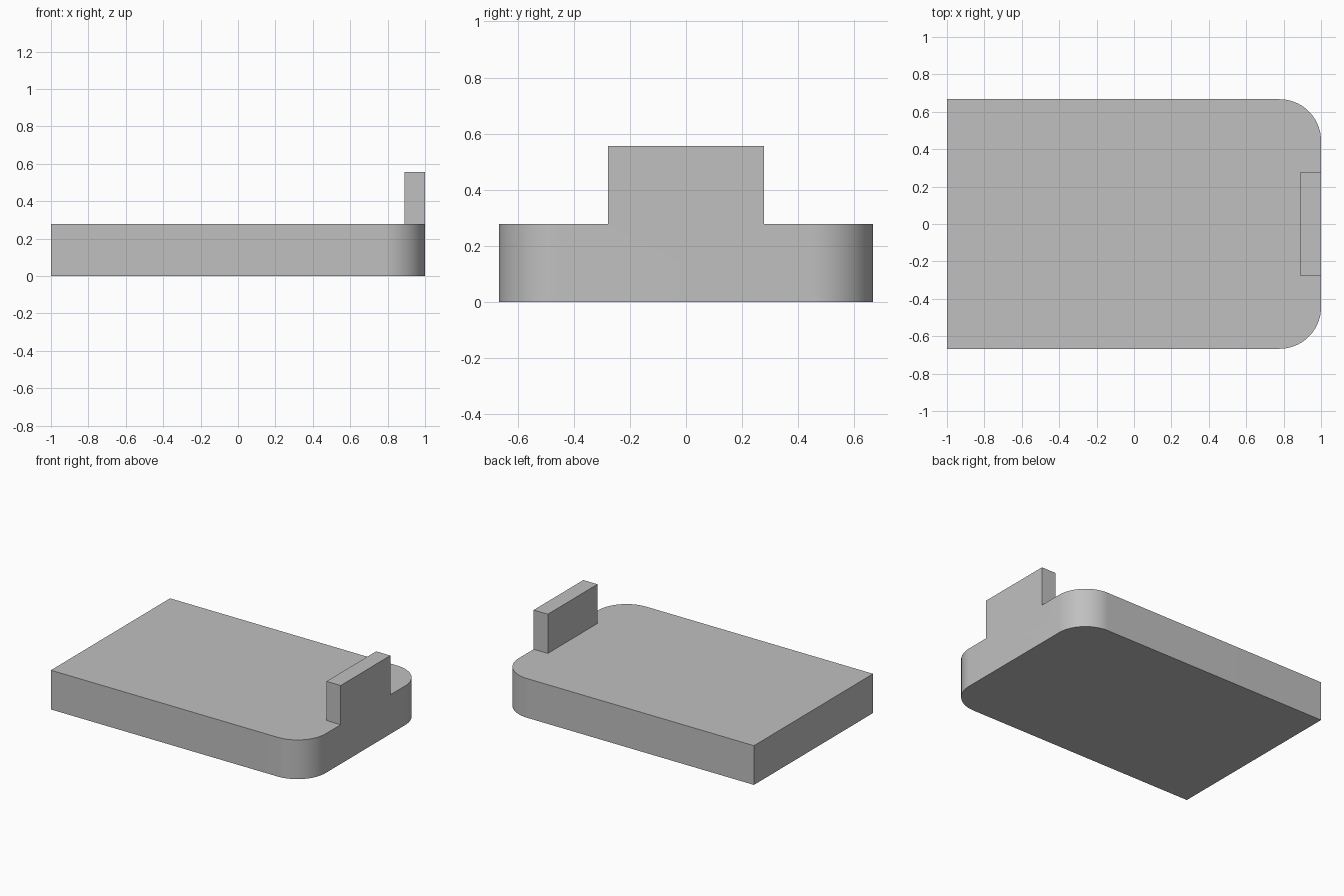
import bpy, bmesh
from math import sin, cos, pi, radians
from mathutils import Vector

cube = bpy.data.objects.get("Cube")
if cube:
    bpy.data.objects.remove(cube, do_unlink=True)

LENGTH, HALF_W, THICK = 1.0, 0.667, 0.278   # half length, half width, slab height
RADIUS, STEPS = 0.222, 24                   # rounded end corners
TAB_W, TAB_X, TAB_H = 0.278, 0.889, 0.278   # half width, inner face, height of tab

# Single plain grey
grey = bpy.data.materials.new("plain grey")
grey.use_nodes = True
colour = (0.53, 0.53, 0.53, 1)
grey.diffuse_color = colour
grey.node_tree.nodes["Principled BSDF"].inputs["Base Color"].default_value = colour

# Slab outline: one half, mirrored in y, with points where the tab meets the edge
half = [(LENGTH, TAB_W)]
for i in range(STEPS + 1):
    a = pi / 2 * i / STEPS
    half.append((LENGTH - RADIUS + RADIUS * cos(a), HALF_W - RADIUS + RADIUS * sin(a)))
half.append((-LENGTH, HALF_W))
outline = half + [(x, -y) for x, y in reversed(half)]

bm = bmesh.new()
base = bm.faces.new([bm.verts.new((x, y, 0)) for x, y in outline])
res = bmesh.ops.extrude_face_region(bm, geom=[base], use_keep_orig=True)
top = next(g for g in res["geom"] if isinstance(g, bmesh.types.BMFace))
bmesh.ops.translate(bm, vec=(0, 0, THICK), verts=list(top.verts))

# Upright tab: cut its footprint into the top face and raise it
def edge_vert(y):
    return min(top.verts, key=lambda v: (v.co - Vector((LENGTH, y, THICK))).length)

bmesh.utils.face_split(top, edge_vert(TAB_W), edge_vert(-TAB_W),
                       coords=[(TAB_X, TAB_W, THICK), (TAB_X, -TAB_W, THICK)])
bm.normal_update()
foot = next(f for f in bm.faces if len(f.verts) == 4
            and all(v.co.x > TAB_X - 0.01 and v.co.z > THICK - 0.01 for v in f.verts))
tab = bmesh.ops.extrude_discrete_faces(bm, faces=[foot])["faces"][0]
bmesh.ops.translate(bm, vec=(0, 0, TAB_H), verts=list(tab.verts))

# Merge the flush end faces and tidy normals
bmesh.ops.dissolve_limit(bm, angle_limit=radians(0.5), verts=bm.verts[:], edges=bm.edges[:])
bmesh.ops.recalc_face_normals(bm, faces=bm.faces[:])

mesh = bpy.data.meshes.new("slab_with_tab")
bm.to_mesh(mesh)
bm.free()
mesh.materials.append(grey)
slab = bpy.data.objects.new("slab_with_tab", mesh)
bpy.context.collection.objects.link(slab)

bpy.ops.object.select_all(action="DESELECT")
slab.select_set(True)
bpy.context.view_layer.objects.active = slab
bpy.ops.object.shade_smooth_by_angle(angle=radians(30))
